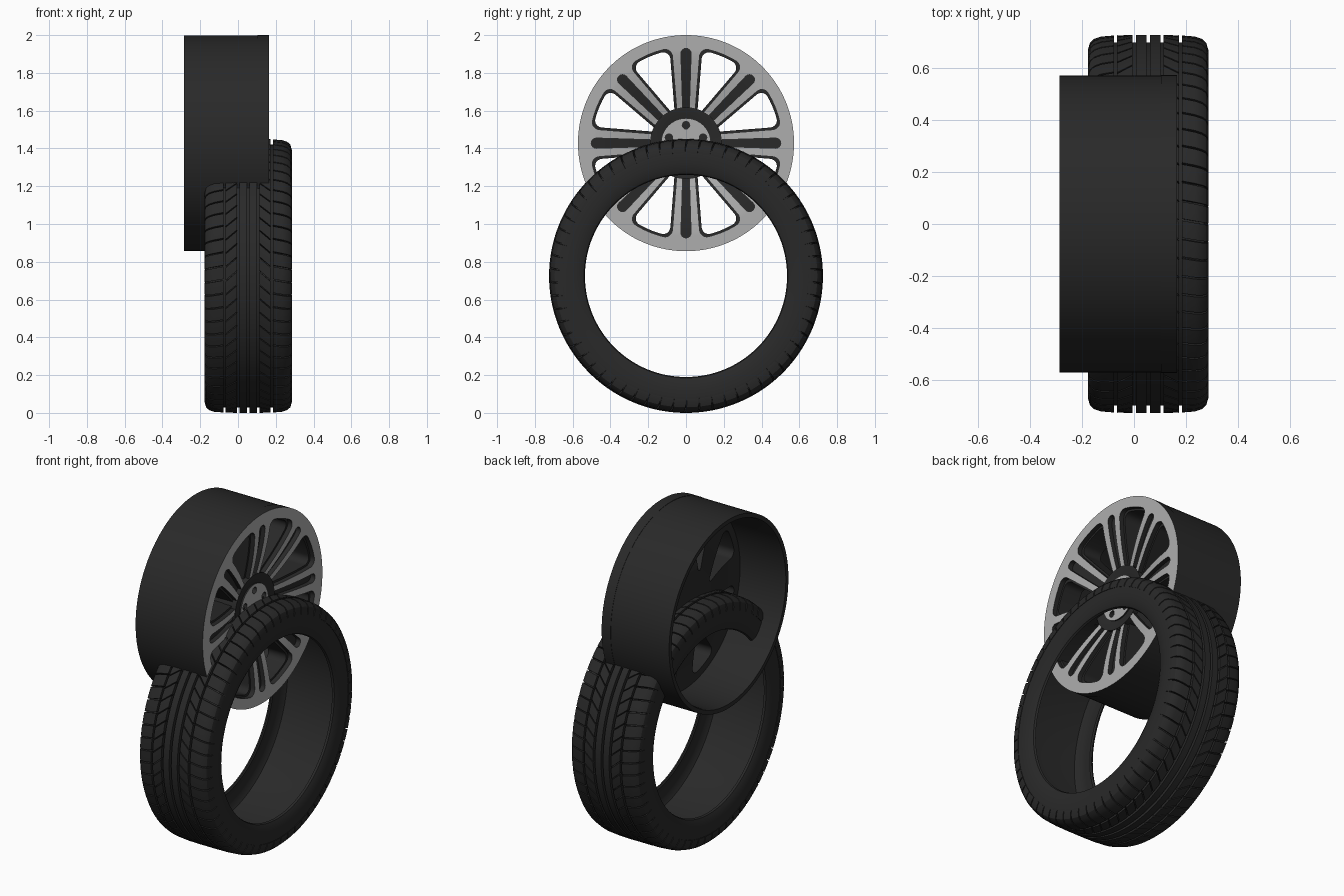
import bpy, bmesh
from math import sin, cos, asin, sqrt, pi, tau, radians
from mathutils import Vector

cube = bpy.data.objects.get("Cube")
if cube:
    bpy.data.objects.remove(cube, do_unlink=True)


def material(name, value):
    m = bpy.data.materials.new(name)
    m.use_nodes = True
    m.diffuse_color = (value, value, value, 1)
    m.node_tree.nodes["Principled BSDF"].inputs["Base Color"].default_value = (value, value, value, 1)
    return m


RUBBER = material("black rubber", 0.022)
BLACK = material("black paint", 0.022)
SILVER = material("machined silver", 0.42)

TYRE = Vector((0.054, 0, 0.725))
RIM = Vector((0.004, 0, 1.428))
FACE_X = 0.16
SPOKES = 8


def finish(name, bm, mats):
    bmesh.ops.recalc_face_normals(bm, faces=bm.faces)
    mesh = bpy.data.meshes.new(name)
    for m in mats:
        mesh.materials.append(m)
    bm.to_mesh(mesh)
    bm.free()
    ob = bpy.data.objects.new(name, mesh)
    bpy.context.collection.objects.link(ob)
    bpy.ops.object.select_all(action='DESELECT')
    ob.select_set(True)
    bpy.context.view_layer.objects.active = ob
    bpy.ops.object.shade_smooth_by_angle(angle=radians(30))


def sweep(bm, profile, centre, start=0.0, end=tau, steps=128, slope=0.0):
    """Turn a closed (x, radius) profile about the x axis, fully or in part."""
    full = end - start > tau - 0.001
    rings = []
    for i in range(steps if full else steps + 1):
        a = start + (end - start) * i / steps
        rings.append([bm.verts.new(centre + Vector((x, r * cos(a + slope * abs(x)), r * sin(a + slope * abs(x)))))
                      for x, r in profile])
    n = len(profile)
    for i in range(steps):
        p, q = rings[i], rings[(i + 1) % len(rings)]
        for j in range(n):
            k = (j + 1) % n
            bm.faces.new((p[j], p[k], q[k], q[j]))
    if not full:
        bm.faces.new(rings[0])
        bm.faces.new(rings[-1])


def ring(name, profile, centre, mat):
    bm = bmesh.new()
    sweep(bm, profile, centre)
    finish(name, bm, [mat])


# Tyre carcass: hollow shell with open bead
half = [(0, .696), (.19, .696), (.214, .688), (.226, .67), (.229, .64), (.228, .60), (.222, .56), (.212, .54),
        (.20, .535), (.195, .545), (.205, .60), (.205, .64), (.19, .67), (0, .68)]
ring("tyre_carcass", half + [(-x, r) for x, r in reversed(half[1:-1])], TYRE, RUBBER)

# Tread: two plain centre ribs, slanted middle blocks, rounded shoulder blocks
rib = [(.007, .725), (.047, .725), (.047, .685), (.007, .685)]
middle = [(.06, .725), (.119, .724), (.119, .685), (.06, .685)]
shoulder = [(.13, .723), (.18, .719), (.207, .710), (.223, .695), (.231, .668), (.231, .65),
            (.22, .65), (.2, .68), (.13, .685)]
BLOCKS = 62
for side, word in ((1, "left"), (-1, "right")):
    def flip(profile):
        return [(side * x, r) for x, r in profile]
    ring("tread_rib_" + word, flip(rib), TYRE, RUBBER)
    for part, profile, slope, gap in (("middle", middle, 1.2, .01), ("shoulder", shoulder, .25, .01)):
        bm = bmesh.new()
        for i in range(BLOCKS):
            a = tau * i / BLOCKS
            sweep(bm, flip(profile), TYRE, a, a + tau / BLOCKS - gap, 3, slope)
        finish("tread_" + part + "_blocks_" + word, bm, [RUBBER])

# Rim barrel and front lip
ring("rim_barrel", [(-.29, .57), (.13, .57), (.13, .54), (-.27, .54), (-.29, .545)], RIM, BLACK)
ring("rim_lip", [(.10, .572), (.152, .572), (.152, .53), (.10, .53)], RIM, BLACK)


def circle(radius, n, cx=0.0, cy=0.0):
    return [(cx + radius * cos(tau * i / n), cy + radius * sin(tau * i / n)) for i in range(n)]


def polar(r, a):
    return (r * cos(a), r * sin(a))


def window(k, margin, inner):
    """Opening between two spokes, widened by margin."""
    outer, corner, n = .497 + margin, .045, 28
    base, pitch = tau * k / SPOKES, tau / SPOKES
    edge = []
    for i in range(n + 1):
        r = inner + (outer - inner) * sin(pi / 2 * i / n)
        t = min(1, max(0, (r - outer + corner) / corner))
        w = .06 + .08 * (r - .17) - margin + corner * (1 - sqrt(1 - t * t))
        edge.append((r, asin(w / r)))
    last = edge[-1][1]
    arc = [(outer, last + (pitch - 2 * last) * i / 10) for i in range(1, 10)]
    back = [(r, pitch - a) for r, a in reversed(edge)]
    return [polar(r, base + a) for r, a in edge + arc + back]


def slot(k):
    """Groove along the middle of a spoke, rounded at its outer end."""
    base = tau * k / SPOKES
    r0, r1, w0, w1 = .19, .475, .018, .027
    pts = [(r0 + (r1 - r0) * i / 14, w0 + (w1 - w0) * i / 14) for i in range(15)]
    pts += [(r1 + w1 * sin(pi * i / 8), w1 * cos(pi * i / 8)) for i in range(1, 8)]
    pts += [(r, -w) for r, w in reversed(pts[:15])]
    return [(x * cos(base) - y * sin(base), x * sin(base) + y * cos(base)) for x, y in pts]


def dish(r):
    """Backward bend of the spokes towards the hub."""
    t = min(1, max(0, (r - .19) / .3))
    return -.055 * (1 - t) ** 1.5


def plate(name, loops, front, thick, mats):
    """Fill flat outlines with holes, thicken, bend and stand them facing +x."""
    curve = bpy.data.curves.new(name, 'CURVE')
    curve.dimensions = '2D'
    curve.fill_mode = 'BOTH'
    curve.extrude = thick / 2
    for loop in loops:
        s = curve.splines.new('POLY')
        s.points.add(len(loop) - 1)
        for p, (x, y) in zip(s.points, loop):
            p.co = (x, y, 0, 1)
        s.use_cyclic_u = True
    temp = bpy.data.objects.new(name + "_outline", curve)
    bpy.context.collection.objects.link(temp)
    graph = bpy.context.evaluated_depsgraph_get()
    mesh = bpy.data.meshes.new_from_object(temp.evaluated_get(graph))
    bpy.data.objects.remove(temp, do_unlink=True)
    bm = bmesh.new()
    bm.from_mesh(mesh)
    bpy.data.meshes.remove(mesh)
    bmesh.ops.remove_doubles(bm, verts=bm.verts, dist=.00005)
    bm.normal_update()
    caps = [f for f in bm.faces if abs(f.normal.z) > .9]
    inside = set(caps)
    edges = [e for e in bm.edges if len(e.link_faces) == 2 and all(f in inside for f in e.link_faces)]
    bmesh.ops.beautify_fill(bm, faces=caps, edges=edges)
    # The last material goes on the front, the first on sides and back
    for f in bm.faces:
        on_front = all(v.co.z > thick / 4 for v in f.verts)
        f.material_index = len(mats) - 1 if on_front else 0
    for v in bm.verts:
        x, y, z = v.co
        v.co = RIM + Vector((front - thick / 2 + z + dish(sqrt(x * x + y * y)), x, y))
    finish(name, bm, mats)


# Spoke body in black, then the silver-topped spoke face with grooves
ks = range(SPOKES)
plate("spoke_body", [circle(.56, 128)] + [window(k, 0, .185) for k in ks], FACE_X - .028, .12, [BLACK])
plate("spoke_face", [circle(.572, 128), circle(.182, 64)] + [window(k, .012, .19) for k in ks]
      + [slot(k) for k in ks], FACE_X, .032, [BLACK, SILVER])

# Hub: dark collar, silver disc with five bolt holes, rear boss
ring("hub_collar", [(.02, .13), (.098, .13), (.108, .175), (.108, .19), (.02, .19)], RIM, BLACK)
bolts = [circle(.02, 20, *polar(.095, pi / 2 + tau * i / 5)) for i in range(5)]
plate("hub_disc", [circle(.132, 64)] + bolts, FACE_X + .002, .034, [BLACK, SILVER])
ring("hub_boss", [(-.03, .05), (.03, .05), (.03, .15), (-.03, .14)], RIM, BLACK)
